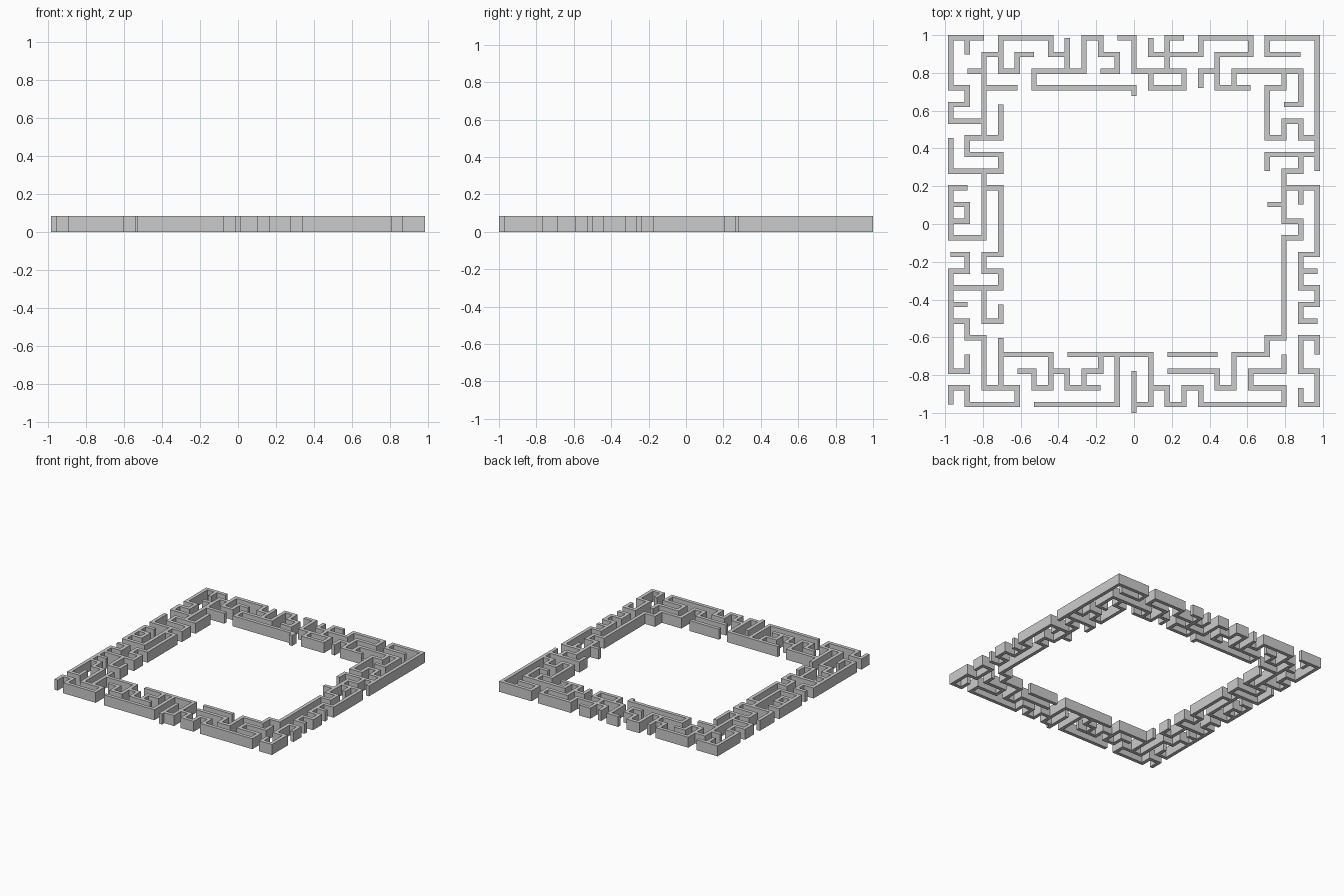
import bpy, bmesh, math
from collections import Counter

if "Cube" in bpy.data.objects:
    bpy.data.objects.remove(bpy.data.objects["Cube"])

PITCH = 0.08825      # grid spacing of wall centre lines
HALF = 0.0143        # half wall thickness
HEIGHT = 0.085
MOVES = {"U": (0, -1), "D": (0, 1), "L": (-1, 0), "R": (1, 0)}

# Wall runs: start column, start row (from the back), then direction + length
# ("d" is a half step towards the front)
BACK = [(0, 3, "U3R2"), (1, 0, "D1"), (7, 1, "L1U1L3D2R1U1R1"), (3, 1, "L1D1"),
        (7, 0, "D2"), (9, 2, "R1U1L1U1L1D2L3D1R6d"), (10, 0, "R1D2R3D1L2U1"),
        (12, 0, "D1R1"), (14, 0, "L1D2"), (13, 1, "R2U1R3D1L2D2R2"),
        (15, 3, "U1R1"), (17, 3, "U1R4D2L1"), (21, 1, "L2U1R3D8")]
LEFT = [(0, 3, "R1D1L1D1R2"), (1, 2, "R1D4"), (2, 3, "R2"),
        (3, 4, "D2L2D1R2D1L3U2"), (2, 8, "D4L2U3R1"), (0, 10, "R1D1L1"),
        (2, 9, "R1D4L1D1R1D1L3"), (0, 13, "R1D1L1D6R1U1"), (0, 16, "R1"),
        (0, 17, "R1D1R1D3R2D1L3U1L1D1"), (2, 15, "D2R1U1")]
FRONT = [(3, 21, "U3"), (3, 19, "R3D2L1U1L1"), (6, 20, "R1D1R2"),
         (8, 21, "U1R1U1"), (7, 19, "R5D3L1"), (10, 19, "D3L5"),
         (11, 20, "D2d"), (12, 21, "R1D1R1U1R1D1R5U1L2U1R2U1"),
         (13, 19, "R3"), (13, 20, "R3D1R1U2R2U1R1U6R1U1")]
RIGHT = [(22, 7, "L3D10"), (21, 7, "D1L1D3R1"), (20, 10, "L1"),
         (20, 9, "R2D4L1D2R1D1L1D1R1"), (21, 9, "D1"), (21, 14, "R1"),
         (22, 19, "U1L1D2R1D2L1U1"), (22, 6, "L1U1L1D1L1U3R1U1")]

# Trace the runs into unit edges
edges = set()
for x, y, path in BACK + LEFT + FRONT + RIGHT:
    for i, c in enumerate(path):
        if c == "d":
            edges.add(((x, y), (x, y + 0.5)))
            y += 0.5
        elif c in MOVES:
            dx, dy = MOVES[c]
            for _ in range(int(path[i + 1])):
                edges.add(tuple(sorted(((x, y), (x + dx, y + dy)))))
                x, y = x + dx, y + dy
degree = Counter(p for e in edges for p in e)

bm = bmesh.new()
verts, faces = {}, {}


def vert(x, y, z):
    key = (round(x, 4), round(y, 4), z)
    if key not in verts:
        verts[key] = bm.verts.new(key)
    return verts[key]


def box(x0, x1, y0, y1):
    """Add a box; a face shared with a neighbouring box is removed."""
    b = [vert(x, y, 0) for x, y in ((x0, y0), (x1, y0), (x1, y1), (x0, y1))]
    t = [vert(x, y, HEIGHT) for x, y in ((x0, y0), (x1, y0), (x1, y1), (x0, y1))]
    quads = [b[::-1], t]
    quads += [[b[i], b[(i + 1) % 4], t[(i + 1) % 4], t[i]] for i in range(4)]
    for q in quads:
        key = frozenset(q)
        if key in faces:
            bm.faces.remove(faces.pop(key))
        else:
            faces[key] = bm.faces.new(q)


def place(p):
    return (p[0] - 11) * PITCH, 1 - HALF - p[1] * PITCH


# Square posts at corners and junctions
for p, n in degree.items():
    if n > 1:
        x, y = place(p)
        box(x - HALF, x + HALF, y - HALF, y + HALF)

# Wall pieces between posts; free ends stop on the grid point
for a, b in edges:
    (ax, ay), (bx, by) = place(a), place(b)
    ga = HALF if degree[a] > 1 else 0
    gb = HALF if degree[b] > 1 else 0
    if a[1] == b[1]:
        box(ax + ga, bx - gb, ay - HALF, ay + HALF)
    else:
        box(ax - HALF, ax + HALF, by + gb, ay - ga)

# Merge flat regions into clean wall faces
bmesh.ops.dissolve_limit(bm, angle_limit=math.radians(1),
                         verts=bm.verts[:], edges=bm.edges[:])
mesh = bpy.data.meshes.new("maze_walls")
bm.to_mesh(mesh)
bm.free()
walls = bpy.data.objects.new("maze_walls", mesh)
bpy.context.collection.objects.link(walls)
